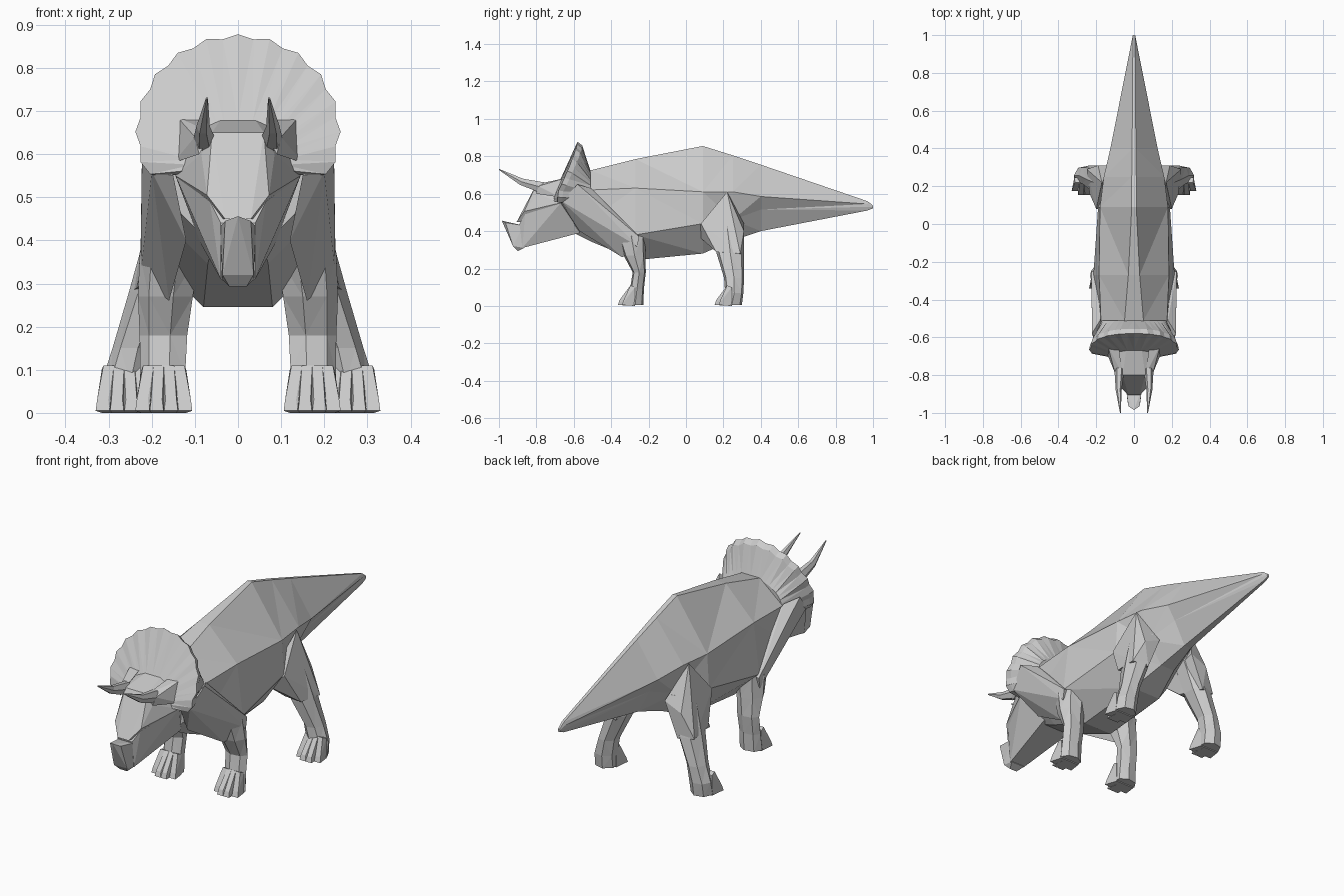
import bpy, bmesh, math
from mathutils import Vector

if "Cube" in bpy.data.objects:
    bpy.data.objects.remove(bpy.data.objects["Cube"])


def finish(name, bm):
    bmesh.ops.recalc_face_normals(bm, faces=bm.faces)
    me = bpy.data.meshes.new(name)
    bm.to_mesh(me)
    bm.free()
    ob = bpy.data.objects.new(name, me)
    bpy.context.collection.objects.link(ob)
    return ob


def loft(name, rings):
    """Skin equal-length closed rings and cap both ends."""
    bm = bmesh.new()
    rows = [[bm.verts.new(p) for p in r] for r in rings]
    n = len(rows[0])
    for a, b in zip(rows, rows[1:]):
        for i in range(n):
            j = (i + 1) % n
            bm.faces.new((a[i], a[j], b[j], b[i]))
    bm.faces.new(rows[0])
    bm.faces.new(rows[-1])
    bmesh.ops.triangulate(bm, faces=bm.faces)
    return finish(name, bm)


def hull(name, pts, mirror=False):
    """Faceted convex hull, optionally mirrored across x."""
    pts = list(pts)
    if mirror:
        pts += [(-x, y, z) for x, y, z in pts if x]
    bm = bmesh.new()
    for p in pts:
        bm.verts.new(p)
    bmesh.ops.convex_hull(bm, input=bm.verts)
    loose = [v for v in bm.verts if not v.link_faces]
    bmesh.ops.delete(bm, geom=loose, context='VERTS')
    return finish(name, bm)


def ring(cx, cy, cz, rx, ry, n=7):
    return [(cx + rx * math.cos(math.tau * i / n), cy + ry * math.sin(math.tau * i / n), cz)
            for i in range(n)]


# Body and tail: half sections from ridge to belly
sections = [
    (-.60, [(.02, .66), (.16, .58), (.15, .48), (.06, .39)]),
    (-.51, [(.05, .725), (.175, .62), (.185, .46), (.07, .345)]),
    (-.27, [(.03, .785), (.185, .63), (.215, .38), (.08, .245)]),
    (.09, [(.012, .855), (.18, .61), (.19, .44), (.08, .28)]),
    (.25, [(.012, .805), (.16, .61), (.12, .46), (.04, .35)]),
    (.40, [(.01, .755), (.125, .585), (.08, .515), (.02, .40)]),
    (.97, [(.006, .56), (.012, .545), (.012, .53), (.006, .51)]),
    (1.0, [(.004, .537), (.006, .532), (.006, .528), (.004, .522)]),
]
loft("body_and_tail", [[(x, y, z) for x, z in half] + [(-x, y, z) for x, z in reversed(half)]
                       for y, half in sections])

# Frill: scalloped rim between the face and the neck
N = 27
face, rim, back_rim, neck = [], [], [], []
for i in range(N):
    a = math.radians(-27 + 234 * i / (N - 1))
    c, s = math.cos(a), math.sin(a)
    k = 1.0 if i % 2 else .96
    y = -.58 - .085 * (1 - max(s, -.2)) ** 1.2
    face.append((.11 * c, -.70 + .03 * s, .60 + .08 * s))
    rim.append((.238 * k * c, y, .652 + .226 * k * s))
    back_rim.append((.232 * k * c, y + .025, .645 + .213 * k * s))
    neck.append((.17 * c, -.51, .61 + .11 * s))
loft("frill", [face, rim, back_rim, neck])

# Skull, jaw and beak
hull("skull", [(.04, -.66, .68), (.06, -.80, .65), (.085, -.79, .60), (.072, -.865, .505),
               (.03, -.905, .45), (.145, -.675, .55), (.12, -.64, .65), (.10, -.60, .45)], True)
hull("jaw", [(.145, -.67, .55), (.085, -.57, .39), (.065, -.86, .49), (.04, -.89, .44),
             (.04, -.875, .31), (.10, -.58, .50)], True)
hull("beak", [(0, -.985, .456), (.03, -.965, .445), (.042, -.87, .43), (.036, -.925, .32),
              (.02, -.90, .293), (.038, -.865, .31)], True)

# Neck folds running from the frill down to the shoulders
hull_pts = [(.15, -.67, .55), (.20, -.665, .56), (.222, -.58, .65), (.18, -.51, .63),
            (.226, -.25, .37), (.226, -.26, .32), (.12, -.57, .40), (.16, -.34, .26),
            (.12, -.26, .40)]
for side, s in (("left", 1), ("right", -1)):
    hull("neck_fold_" + side, [(s * x, y, z) for x, y, z in hull_pts])

    # Thigh wedge under the hip
    hull("thigh_" + side, [(s * x, y, z) for x, y, z in
         [(.17, .22, .61), (.20, .08, .44), (.11, .06, .38), (.19, .31, .40), (.10, .31, .44),
          (.235, .16, .29), (.25, .29, .28), (.14, .17, .29), (.17, .31, .27)]])

    # Brow ridge and horn
    hull("brow_ridge_" + side, [(s * x, y, z) for x, y, z in
         [(.06, -.80, .65), (.10, -.79, .64), (.14, -.64, .685), (.15, -.67, .58),
          (.09, -.80, .60), (.08, -.66, .68)]])
    horn = [((.078, -.775, .635), .034), ((.081, -.88, .664), .021), ((.072, -1.0, .73), .003)]
    q = Vector((0, -.89, .45)).to_track_quat('Z', 'Y')
    loft("horn_" + side, [[Vector((s * c[0], c[1], c[2])) + q @ Vector(p)
                           for p in ring(0, 0, 0, r * .75, r, 6)] for c, r in horn])

    # Legs: rings of centre and radii from hip or shoulder to sole
    legs = {
        "front": [(.13, -.32, .45, .06, .08), (.155, -.292, .37, .073, .078),
                  (.165, -.275, .27, .067, .06), (.170, -.250, .18, .058, .036),
                  (.172, -.262, .09, .055, .038), (.172, -.272, .005, .058, .045)],
        "hind": [(.14, .215, .47, .06, .08),
                 (.195, .237, .28, .058, .075), (.243, .257, .15, .048, .055),
                 (.262, .258, .07, .055, .05), (.264, .245, .005, .055, .055)],
    }
    for kind, rows in legs.items():
        loft(f"{kind}_leg_{side}", [[(s * x, y, z) for x, y, z in ring(*r[:5])] for r in rows])
        # Four fanned toes on each foot
        cx, cy = rows[-1][0], rows[-1][1]
        for t in range(4):
            f = (t - 1.5) / 1.5
            tip = cy - .095 + .025 * f * f
            top, low = cx + .036 * f, cx + .05 * f
            pts = [(top - .012, cy - .025, .11), (top + .012, cy - .025, .11)]
            for d in (-.016, .016):
                pts += [(low + d, tip, .005), (low + d * .8, tip + .008, .03),
                        (top + d, cy, .0), (top + d, cy, .10)]
            hull(f"{kind}_toe_{side}_{t + 1}", [(s * x, y, z) for x, y, z in pts])
